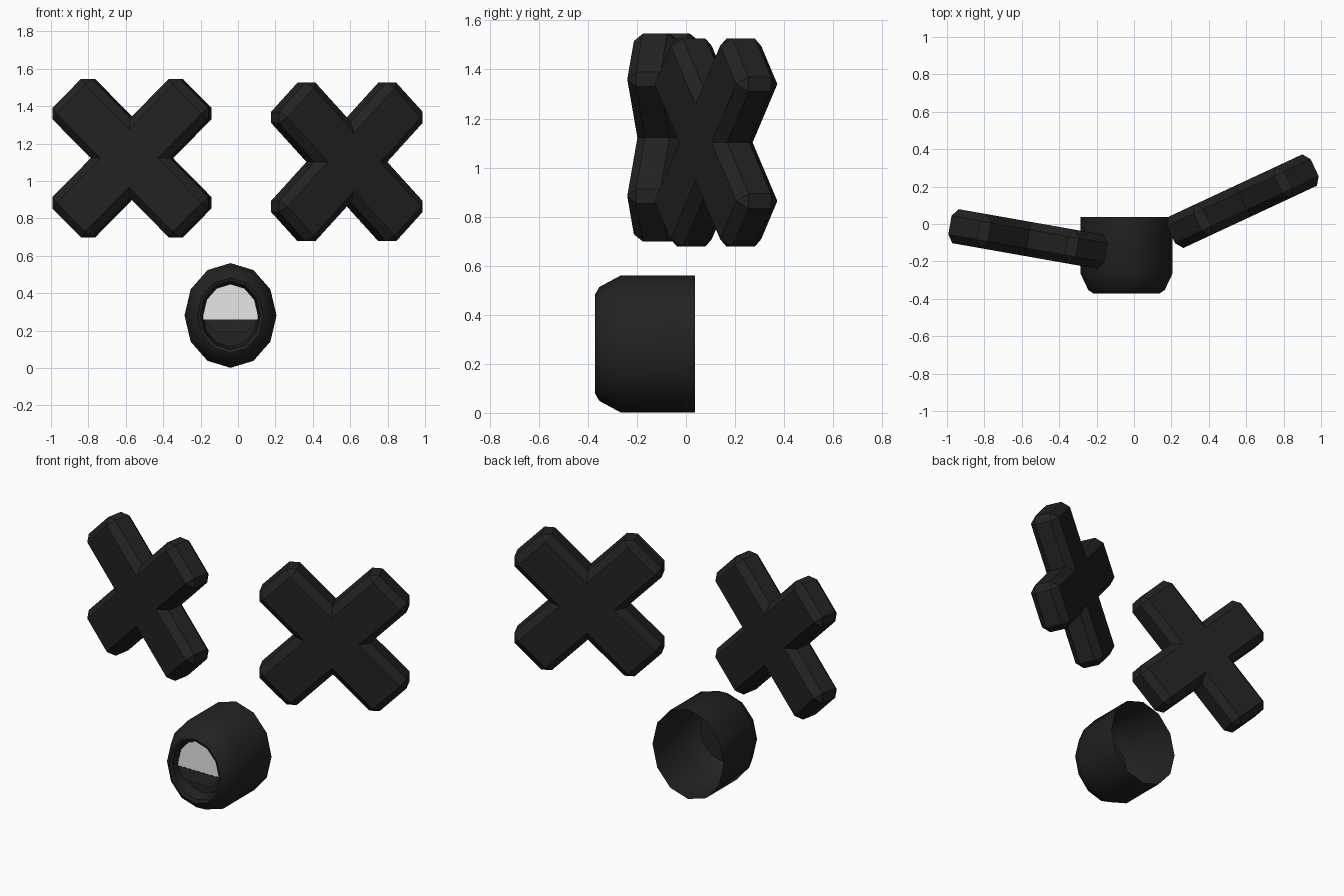
import bpy, bmesh, math
from mathutils import Matrix, Vector

cube = bpy.data.objects.get("Cube")
if cube:
    bpy.data.objects.remove(cube, do_unlink=True)


def material(name, value):
    m = bpy.data.materials.new(name)
    m.use_nodes = True
    col = (value, value, value, 1)
    m.diffuse_color = col
    m.node_tree.nodes["Principled BSDF"].inputs["Base Color"].default_value = col
    return m


black = material("soft black", 0.016)
white = material("tooth white", 0.8)


def make_object(name, bm, mat):
    mesh = bpy.data.meshes.new(name)
    bm.to_mesh(mesh)
    bm.free()
    mesh.materials.append(mat)
    ob = bpy.data.objects.new(name, mesh)
    bpy.context.collection.objects.link(ob)
    return ob


# Cross-shaped eyes: extruded cross with every outer edge chamfered
def cross_eye(name, centre, turn, reach=0.489, w=0.152, depth=0.185, chamfer=0.042):
    bm = bmesh.new()
    pts = []
    for k in range(4):
        rot = Matrix.Rotation(math.radians(45 + 90 * k), 2)
        pts += [rot @ Vector(p) for p in ((reach, -w), (reach, w), (w, w))]
    face = bm.faces.new([bm.verts.new((p.x, depth / 2, p.y)) for p in pts])
    res = bmesh.ops.extrude_face_region(bm, geom=[face])
    verts = [v for v in res["geom"] if isinstance(v, bmesh.types.BMVert)]
    bmesh.ops.translate(bm, verts=verts, vec=(0, -depth, 0))
    bmesh.ops.recalc_face_normals(bm, faces=bm.faces)
    bm.normal_update()
    edges = [e for e in bm.edges if e.is_convex]
    bmesh.ops.bevel(bm, geom=edges, offset=chamfer, segments=1,
                    affect='EDGES', profile=0.5)
    ob = make_object(name, bm, black)
    ob.location = centre
    ob.rotation_euler.z = math.radians(turn)


cross_eye("right_cross_eye", (-0.567, -0.08, 1.122), -10)
cross_eye("left_cross_eye", (0.582, 0.122, 1.102), 25)

# Mouth: twelve-sided open tube with a rounded front lip
SIDES = 12
CX, CZ, RX, RZ = -0.04, 0.281, 0.246, 0.28


def oval_point(scale, angle, y):
    return (CX + RX * scale * math.sin(angle), y, CZ + RZ * scale * math.cos(angle))


bm = bmesh.new()
rings = []
for y, s in ((0.037, 1), (-0.265, 1), (-0.353, 0.83), (-0.371, 0.72),
             (-0.362, 0.65), (-0.29, 0.6)):
    rings.append([bm.verts.new(oval_point(s, math.tau * i / SIDES, y))
                  for i in range(SIDES)])
for a, b in zip(rings, rings[1:]):
    for i in range(SIDES):
        j = (i + 1) % SIDES
        bm.faces.new((a[i], a[j], b[j], b[i]))
bm.faces.new(rings[-1])
bmesh.ops.recalc_face_normals(bm, faces=bm.faces)
mouth = make_object("mouth_tube", bm, black)
bpy.context.view_layer.objects.active = mouth
mouth.select_set(True)
bpy.ops.object.shade_smooth_by_angle(angle=math.radians(35))

# Upper teeth: white half-oval plate
bm = bmesh.new()
low = 0.26
arc = [oval_point(0.6, math.radians(a), -0.325) for a in range(-90, 91, 30)]
outline = [(CX + 0.147, -0.325, low)] + arc[::-1] + [(CX - 0.147, -0.325, low)]
bm.faces.new([bm.verts.new(p) for p in outline])
bm.normal_update()
if bm.faces[:][0].normal.y > 0:
    bmesh.ops.reverse_faces(bm, faces=bm.faces)
make_object("upper_teeth", bm, white)

# Lower mouth: dark slope below the teeth
bm = bmesh.new()
slope = [(-0.147, -0.326, low), (0.147, -0.326, low),
         (0.09, -0.345, 0.195), (-0.09, -0.345, 0.195)]
bm.faces.new([bm.verts.new((CX + x, y, z)) for x, y, z in slope])
bm.normal_update()
if bm.faces[:][0].normal.y > 0:
    bmesh.ops.reverse_faces(bm, faces=bm.faces)
make_object("lower_mouth", bm, black)
